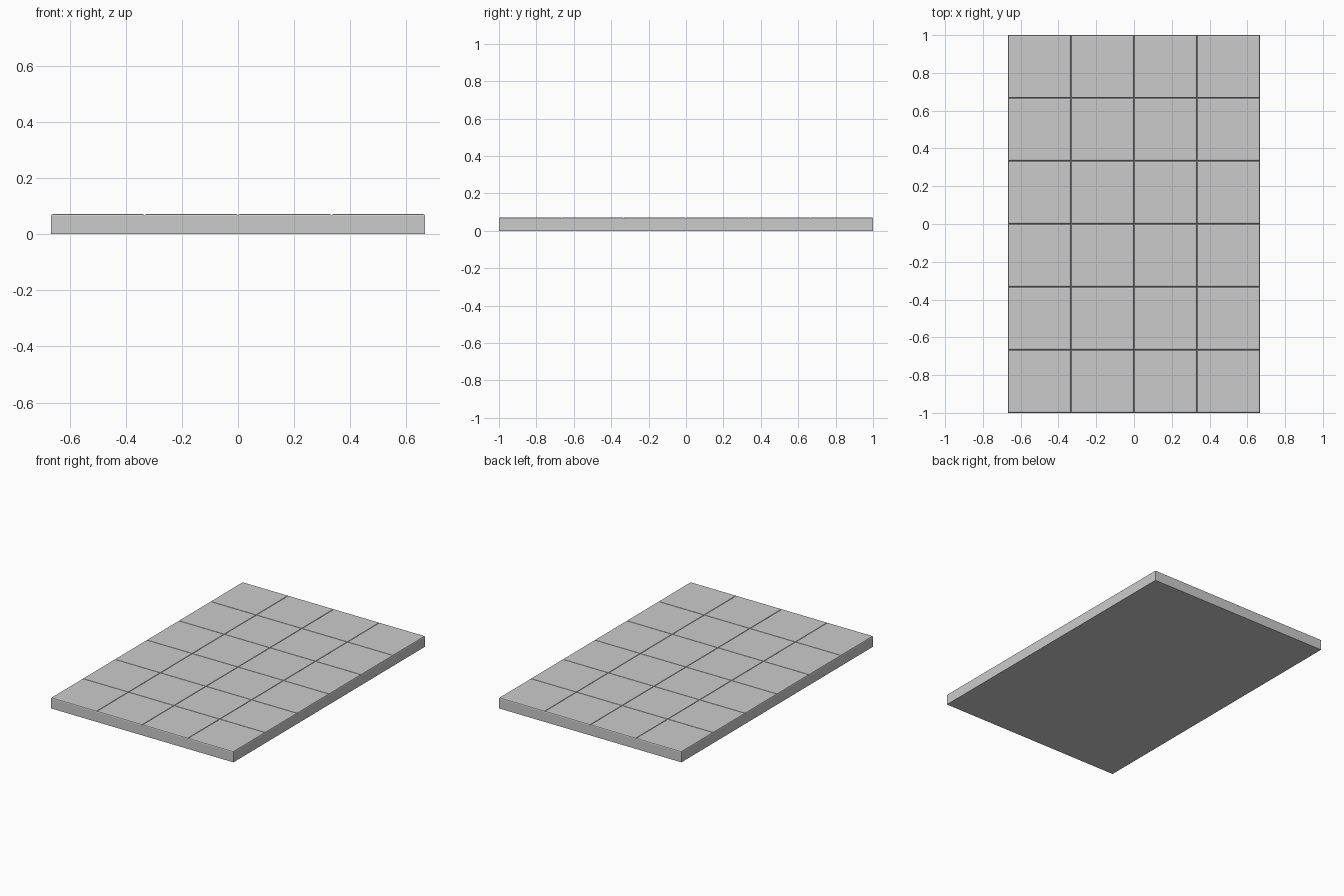
import bpy, bmesh

if "Cube" in bpy.data.objects:
    bpy.data.objects.remove(bpy.data.objects["Cube"])

COLS, ROWS = 4, 6
TILE = 1 / 3
HEIGHT, ROUND = 0.072, 0.007

bm = bmesh.new()

# Tile grid at groove-floor height
half_x, half_y = COLS * TILE / 2, ROWS * TILE / 2
base_z = HEIGHT - ROUND
grid = [[bm.verts.new((i * TILE - half_x, j * TILE - half_y, base_z))
         for j in range(ROWS + 1)] for i in range(COLS + 1)]
tiles = [bm.faces.new((grid[i][j], grid[i + 1][j], grid[i + 1][j + 1], grid[i][j + 1]))
         for i in range(COLS) for j in range(ROWS)]

# Side walls and underside
rim = [e for e in bm.edges if e.is_boundary]
walls = bmesh.ops.extrude_edge_only(bm, edges=rim)["geom"]
for v in walls:
    if isinstance(v, bmesh.types.BMVert):
        v.co.z = 0
bmesh.ops.holes_fill(bm, edges=[e for e in bm.edges if e.is_boundary], sides=0)
bmesh.ops.recalc_face_normals(bm, faces=bm.faces)

# Raised tiles with two-step eased edges
for share_in, share_up in ((0.3, 0.7), (0.7, 0.3)):
    bmesh.ops.inset_individual(bm, faces=tiles, thickness=ROUND * share_in,
                               depth=ROUND * share_up, use_even_offset=True)

mesh = bpy.data.meshes.new("tiled_slab")
bm.to_mesh(mesh)
bm.free()
slab = bpy.data.objects.new("tiled_slab", mesh)
bpy.context.collection.objects.link(slab)
